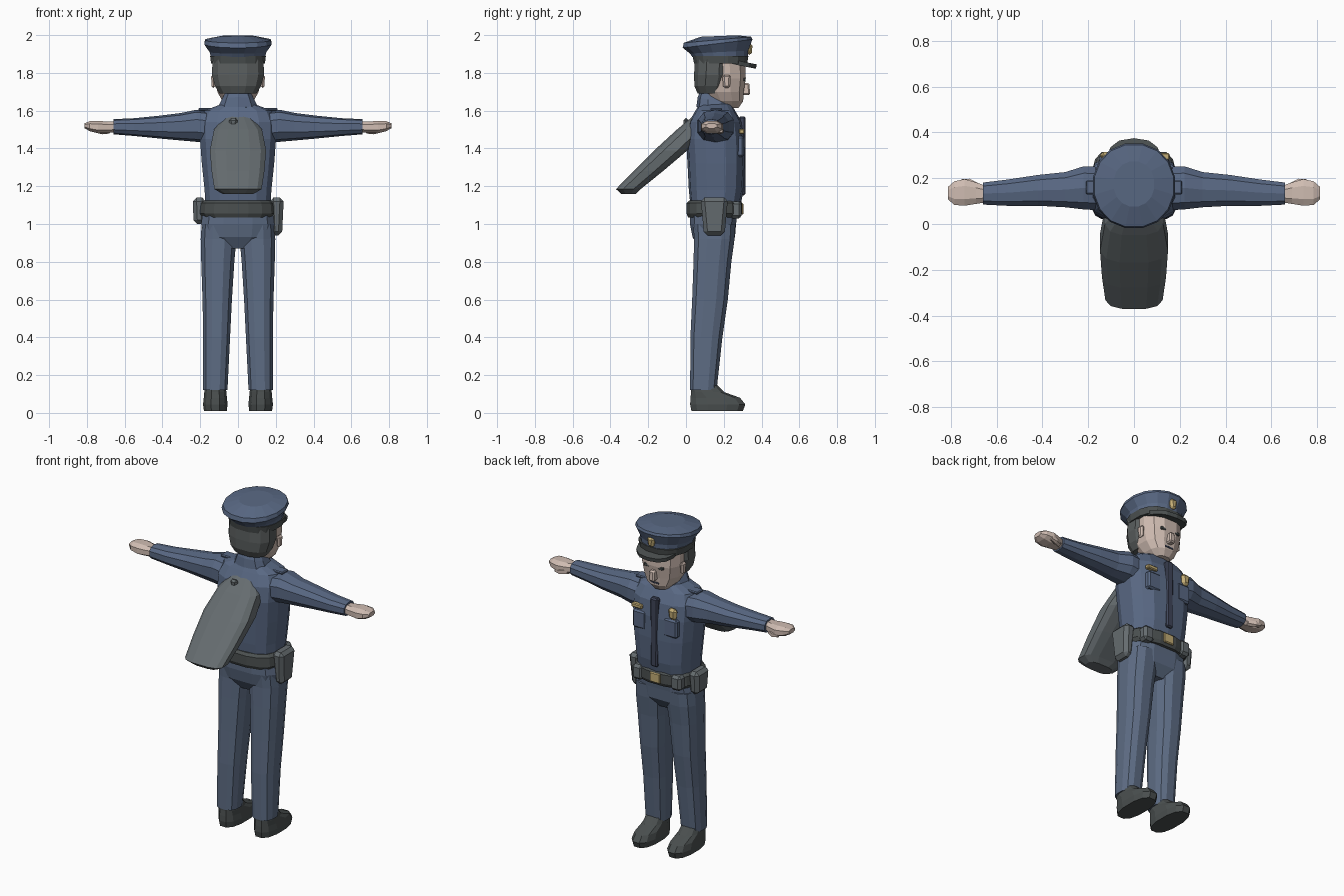
import bpy, bmesh, math
from mathutils import Vector

COLOURS = {
    "navy": (0.10, 0.14, 0.23, 1), "trouser": (0.11, 0.15, 0.23, 1),
    "dark": (0.07, 0.08, 0.08, 1), "hair": (0.10, 0.11, 0.11, 1),
    "skin": (0.62, 0.50, 0.44, 1), "gold": (0.55, 0.42, 0.18, 1),
    "tie": (0.05, 0.06, 0.10, 1), "bag": (0.13, 0.15, 0.16, 1),
}
mats = {}
for key, col in COLOURS.items():
    mats[key] = bpy.data.materials.new(key)
    mats[key].diffuse_color = col


def finish(name, bm, colour, mirror):
    bmesh.ops.recalc_face_normals(bm, faces=bm.faces)
    me = bpy.data.meshes.new(name)
    bm.to_mesh(me)
    bm.free()
    me.materials.append(mats[colour])
    ob = bpy.data.objects.new(name, me)
    bpy.context.collection.objects.link(ob)
    if mirror:
        ob.modifiers.new("Mirror", "MIRROR").use_clip = False
    return ob


def loft(name, rings, colour, axis="z", n=12, square=0.8, mirror=False):
    """Skin rings (pos, centre_a, centre_b, radius_a, radius_b[, tilt]);
    a,b are x,y along z, or y,z along x."""
    bm = bmesh.new()
    loops = []
    for pos, ca, cb, ra, rb, *tilt in rings:
        loop = []
        for i in range(n):
            t = 2 * math.pi * (i + 0.5) / n
            c, s = math.cos(t), math.sin(t)
            a = ca + ra * math.copysign(abs(c) ** square, c)
            b = cb + rb * math.copysign(abs(s) ** square, s)
            p = pos + (tilt[0] * (b - cb) if tilt else 0)
            loop.append(bm.verts.new((a, b, p) if axis == "z" else (p, a, b)))
        loops.append(loop)
    for lo, hi in zip(loops, loops[1:]):
        for i in range(n):
            j = (i + 1) % n
            bm.faces.new((lo[i], lo[j], hi[j], hi[i]))
    bm.faces.new(loops[0])
    bm.faces.new(loops[-1])
    return finish(name, bm, colour, mirror)


def block(name, centre, size, colour, bevel=0.01, taper=1.0, mirror=False):
    """Bevelled box whose lower end is scaled by taper."""
    bm = bmesh.new()
    bmesh.ops.create_cube(bm, size=1)
    for v in bm.verts:
        k = taper if v.co.z < 0 else 1
        v.co = Vector((v.co.x * size[0] * k, v.co.y * size[1] * k, v.co.z * size[2])) + Vector(centre)
    bmesh.ops.bevel(bm, geom=bm.edges[:], offset=bevel, segments=1, affect="EDGES")
    return finish(name, bm, colour, mirror)


# Shoes, trousers and hips
loft("shoes", [(0.01, 0.12, 0.165, 0.062, 0.14), (0.045, 0.12, 0.168, 0.067, 0.15),
               (0.08, 0.12, 0.155, 0.063, 0.135), (0.11, 0.12, 0.115, 0.06, 0.09),
               (0.15, 0.12, 0.095, 0.055, 0.07)], "dark", mirror=True)
loft("trouser_legs", [(0.12, 0.12, 0.092, 0.066, 0.072), (0.40, 0.113, 0.108, 0.073, 0.087),
                      (0.60, 0.11, 0.127, 0.08, 0.097), (0.80, 0.107, 0.14, 0.09, 0.103),
                      (0.92, 0.103, 0.15, 0.097, 0.11), (1.0, 0.10, 0.15, 0.095, 0.115)],
     "trouser", mirror=True)
loft("hips", [(0.87, 0, 0.145, 0.10, 0.075), (0.93, 0, 0.147, 0.185, 0.115),
              (1.0, 0, 0.143, 0.20, 0.125), (1.07, 0, 0.147, 0.19, 0.13)], "trouser", square=0.7)

# Belt with its pouches
loft("belt", [(1.035, 0, 0.15, 0.19, 0.14), (1.055, 0, 0.15, 0.205, 0.15),
              (1.11, 0, 0.15, 0.20, 0.15), (1.125, 0, 0.15, 0.18, 0.135)], "dark", n=16)
block("belt_buckle", (0, 0.295, 1.08), (0.07, 0.02, 0.06), "gold", 0.005)
block("belt_holster", (0.205, 0.15, 1.04), (0.075, 0.145, 0.20), "bag", 0.02, 0.75)
block("belt_pouch", (-0.205, 0.17, 1.07), (0.07, 0.13, 0.14), "bag", 0.02, 0.85)
block("front_pouches", (0.13, 0.25, 1.075), (0.07, 0.09, 0.09), "bag", 0.015, mirror=True)

# Jacket, sleeves and hands
loft("jacket", [(1.08, 0, 0.155, 0.175, 0.13), (1.18, 0, 0.16, 0.18, 0.145),
                (1.32, 0, 0.16, 0.195, 0.152), (1.45, 0, 0.155, 0.205, 0.155),
                (1.54, 0, 0.155, 0.205, 0.14), (1.60, 0, 0.155, 0.18, 0.105),
                (1.635, 0, 0.155, 0.09, 0.085)], "navy", n=14, square=0.72)
loft("sleeves", [(0.13, 0.155, 1.51, 0.10, 0.085), (0.22, 0.158, 1.52, 0.098, 0.085),
                 (0.30, 0.15, 1.515, 0.08, 0.073), (0.42, 0.147, 1.513, 0.07, 0.06),
                 (0.55, 0.137, 1.513, 0.06, 0.047), (0.66, 0.133, 1.515, 0.05, 0.04)],
     "navy", "x", 10, mirror=True)
loft("hands", [(0.64, 0.13, 1.515, 0.036, 0.03), (0.69, 0.135, 1.512, 0.05, 0.032),
               (0.74, 0.138, 1.513, 0.062, 0.035), (0.785, 0.135, 1.518, 0.055, 0.028),
               (0.812, 0.135, 1.52, 0.03, 0.014)], "skin", "x", 8, mirror=True)
loft("thumbs", [(0.68, 0.16, 1.497, 0.02, 0.018), (0.72, 0.18, 1.493, 0.02, 0.018),
                (0.755, 0.185, 1.495, 0.012, 0.01)], "skin", "x", 6, mirror=True)

# Collar, tie, pockets and badges
loft("collar", [(1.60, 0, 0.155, 0.115, 0.10, -0.2), (1.65, 0, 0.15, 0.09, 0.088, -0.25),
                (1.685, 0, 0.15, 0.072, 0.075, -0.25)], "navy", n=10)
block("tie", (0, 0.298, 1.36), (0.05, 0.035, 0.42), "tie", 0.008, 0.9)
block("breast_pockets", (0.105, 0.285, 1.41), (0.09, 0.045, 0.11), "navy", 0.01, mirror=True)
block("chest_badge", (-0.12, 0.298, 1.50), (0.06, 0.035, 0.07), "gold", 0.015, 0.8)
block("chest_bar", (0.12, 0.295, 1.49), (0.07, 0.03, 0.025), "gold", 0.005)
block("shoulder_tabs", (0.165, 0.16, 1.607), (0.09, 0.06, 0.015), "navy", 0.005, mirror=True)

# Hanging back flap
loft("back_flap", [(1.16, 0, -0.305, 0.085, 0.04), (1.185, 0, -0.305, 0.128, 0.067),
                   (1.28, 0, -0.20, 0.143, 0.08), (1.39, 0, -0.08, 0.152, 0.09),
                   (1.50, 0, 0.035, 0.13, 0.085), (1.57, 0, 0.075, 0.07, 0.04)],
     "bag", n=12, square=0.65)
block("flap_hook", (-0.025, 0.0, 1.53), (0.05, 0.03, 0.06), "bag", 0.012, 0.7)

# Head
loft("face", [(1.615, 0, 0.22, 0.05, 0.06), (1.65, 0, 0.215, 0.085, 0.09),
              (1.70, 0, 0.20, 0.112, 0.108), (1.77, 0, 0.19, 0.125, 0.13),
              (1.88, 0, 0.185, 0.128, 0.132)], "skin")
loft("hair", [(1.69, 0, 0.135, 0.10, 0.075), (1.73, 0, 0.132, 0.125, 0.09),
              (1.79, 0, 0.14, 0.142, 0.10), (1.88, 0, 0.145, 0.138, 0.10)], "hair")
block("nose", (0, 0.315, 1.715), (0.032, 0.04, 0.065), "skin", 0.008, 1.25)
block("mouth", (0, 0.298, 1.665), (0.06, 0.014, 0.014), "tie", 0.003)
block("eyes", (0.048, 0.31, 1.765), (0.035, 0.012, 0.018), "dark", 0.003, mirror=True)
block("ears", (0.13, 0.215, 1.755), (0.025, 0.045, 0.07), "skin", 0.01, 0.8, mirror=True)

# Peaked cap
loft("cap_band", [(1.85, 0, 0.183, 0.145, 0.143), (1.89, 0, 0.183, 0.15, 0.15)], "dark", n=16)
loft("cap_crown", [(1.885, 0, 0.18, 0.147, 0.15), (1.91, 0, 0.175, 0.152, 0.157, 0.05),
                   (1.955, 0, 0.167, 0.182, 0.188, 0.12), (1.975, 0, 0.167, 0.176, 0.182, 0.09),
                   (1.995, 0, 0.175, 0.09, 0.10, 0.04)], "navy", n=16, square=0.95)
loft("cap_visor", [(1.845, 0, 0.255, 0.12, 0.115, -0.2), (1.87, 0, 0.25, 0.125, 0.125, -0.2)],
     "dark", n=14)
block("cap_badge", (0, 0.335, 1.925), (0.05, 0.035, 0.06), "gold", 0.012, 0.75)
